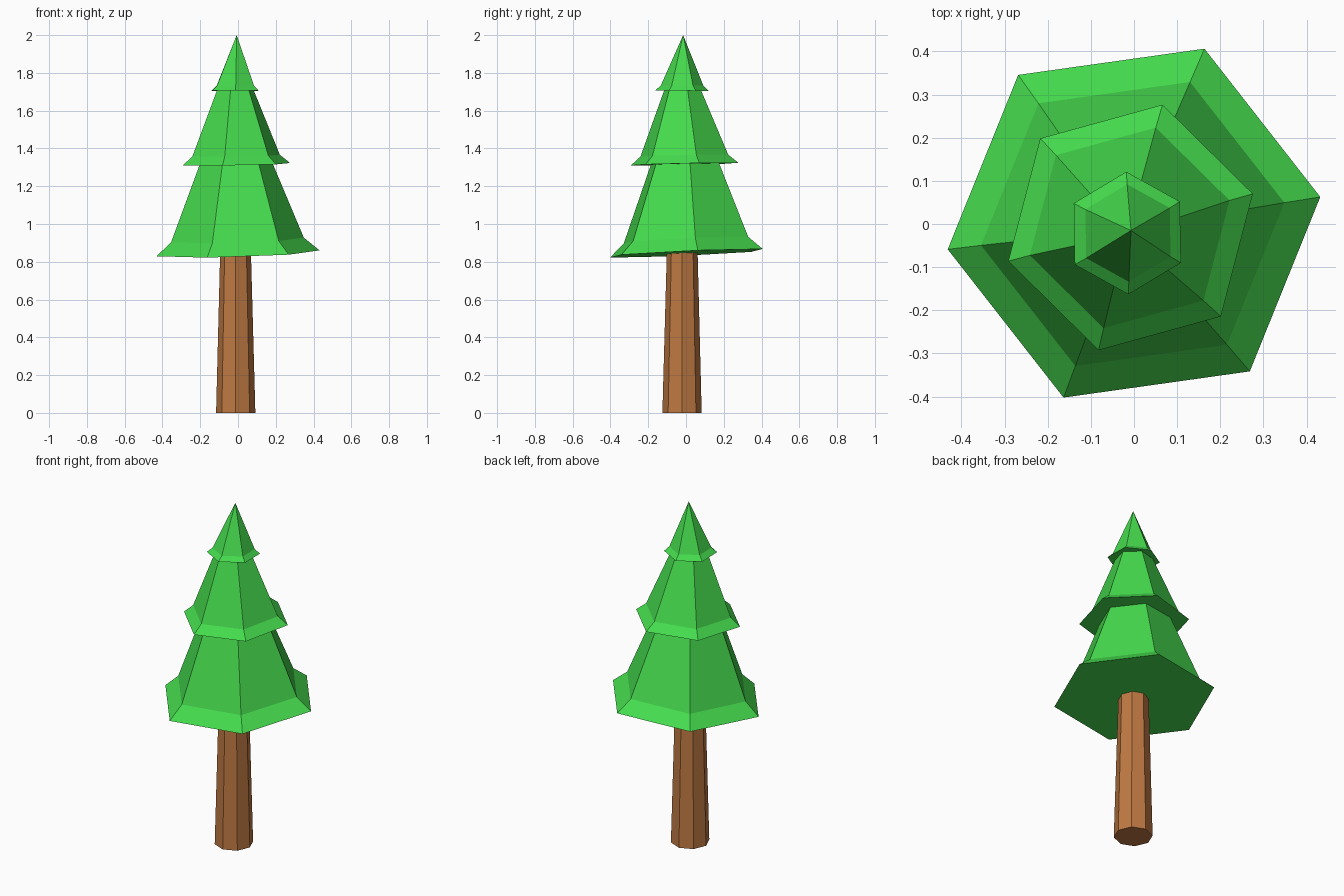
import bpy, bmesh
from math import cos, sin, radians, pi

if "Cube" in bpy.data.objects:
    bpy.data.objects.remove(bpy.data.objects["Cube"])


def material(name, color):
    m = bpy.data.materials.new(name)
    m.diffuse_color = (*color, 1)
    m.use_nodes = True
    m.node_tree.nodes["Principled BSDF"].inputs["Base Color"].default_value = m.diffuse_color
    return m


def loft(name, sides, angle, rings, mat, tip=None):
    """Stack polygon rings (cx, cy, z, radius, tilt_x, tilt_y), closed at both ends."""
    bm = bmesh.new()
    loops = []
    for cx, cy, z, r, tx, ty in rings:
        loop = []
        for i in range(sides):
            a = radians(angle) + 2 * pi * i / sides
            dx, dy = r * cos(a), r * sin(a)
            loop.append(bm.verts.new((cx + dx, cy + dy, z + tx * dx + ty * dy)))
        loops.append(loop)
    bm.faces.new(loops[0][::-1])
    for low, high in zip(loops, loops[1:]):
        for i in range(sides):
            j = (i + 1) % sides
            bm.faces.new((low[i], low[j], high[j], high[i]))
    if tip:
        t = bm.verts.new(tip)
        for i in range(sides):
            bm.faces.new((loops[-1][i], loops[-1][(i + 1) % sides], t))
    else:
        bm.faces.new(loops[-1])
    bmesh.ops.recalc_face_normals(bm, faces=bm.faces)
    me = bpy.data.meshes.new(name)
    bm.to_mesh(me)
    bm.free()
    me.materials.append(mat)
    ob = bpy.data.objects.new(name, me)
    bpy.context.collection.objects.link(ob)
    return ob


green = material("needles", (0.06, 0.71, 0.075))
brown = material("bark", (0.515, 0.19, 0.055))

# Tapered eight-sided trunk
loft("trunk", 8, 0, [(-0.012, -0.021, 0, 0.104, 0, 0),
                     (-0.013, -0.02, 0.87, 0.081, 0, 0)], brown)

# Bottom tier: flared, slightly tilted skirt
loft("lower_branches", 6, 8, [(0, 0.002, 0.845, 0.436, 0.03, 0.045),
                              (-0.003, 0, 0.915, 0.355, 0.03, 0.04),
                              (-0.01, -0.006, 1.325, 0.192, 0.015, 0.02)], green)

# Middle tier
loft("middle_branches", 6, 15.4, [(-0.008, -0.008, 1.317, 0.294, 0.015, 0.022),
                                  (-0.010, -0.009, 1.362, 0.24, 0.015, 0.02),
                                  (-0.014, -0.018, 1.71, 0.1, 0, 0)], green)

# Pointed top tier
loft("top_branches", 6, 31, [(-0.0155, -0.021, 1.706, 0.142, 0, -0.01),
                             (-0.014, -0.021, 1.732, 0.113, 0, 0)],
     green, tip=(-0.007, -0.015, 2.0))
